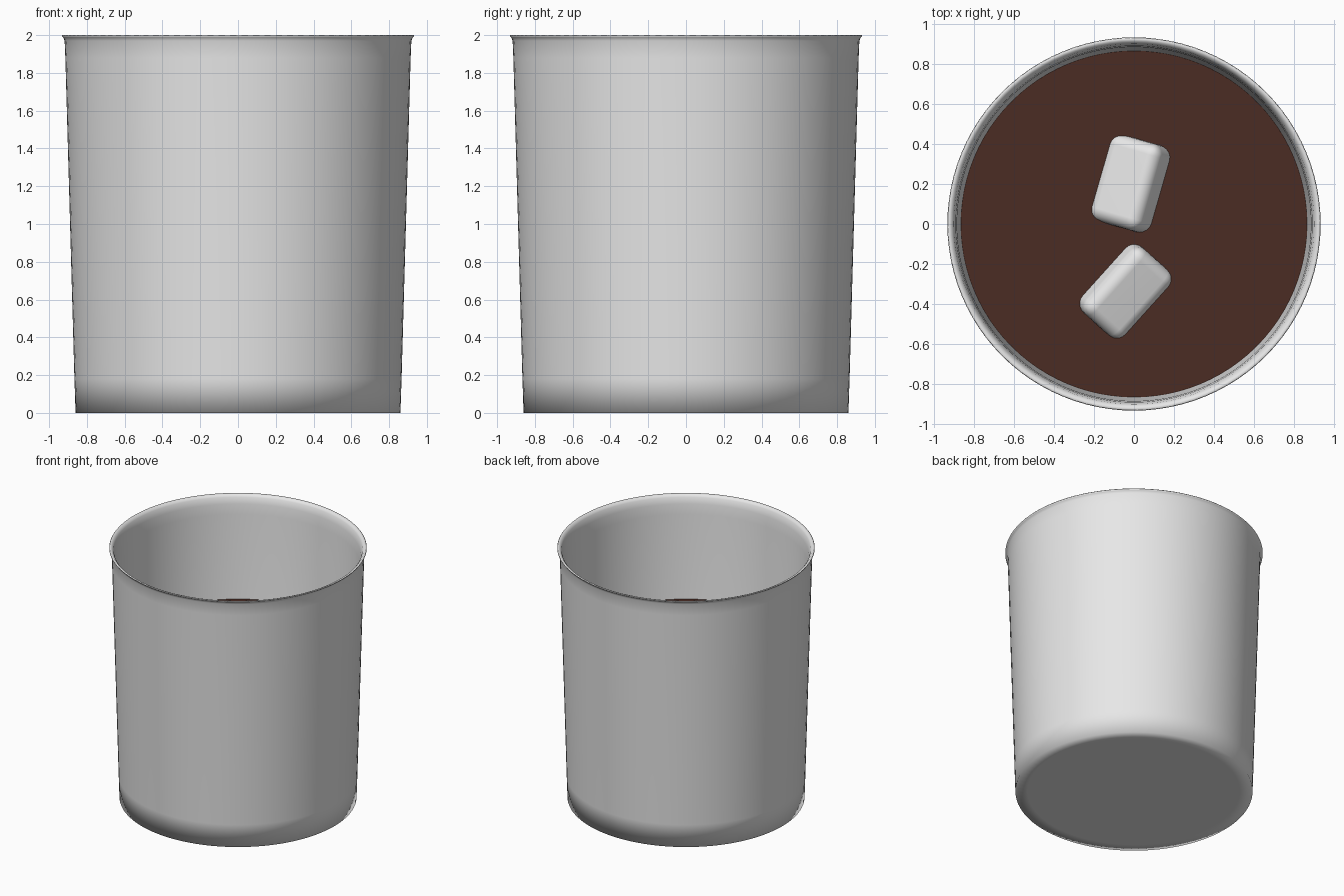
import bpy
import bmesh
import math
from mathutils import Matrix

default = bpy.data.objects.get("Cube")
if default:
    bpy.data.objects.remove(default, do_unlink=True)


def material(name, rgb):
    mat = bpy.data.materials.new(name)
    mat.use_nodes = True
    mat.diffuse_color = (*rgb, 1)
    mat.node_tree.nodes["Principled BSDF"].inputs["Base Color"].default_value = (*rgb, 1)
    return mat


def finish(bm, name, mat):
    bmesh.ops.recalc_face_normals(bm, faces=bm.faces)
    for face in bm.faces:
        face.smooth = True
    mesh = bpy.data.meshes.new(name)
    bm.to_mesh(mesh)
    bm.free()
    mesh.materials.append(mat)
    obj = bpy.data.objects.new(name, mesh)
    bpy.context.collection.objects.link(obj)
    return obj


def lathe(name, profile, mat, sides=96):
    """Spin (radius, height) points around z; the end points lie on the axis."""
    bm = bmesh.new()
    verts = [bm.verts.new((r, 0, z)) for r, z in profile]
    edges = [bm.edges.new(pair) for pair in zip(verts, verts[1:])]
    bmesh.ops.spin(bm, geom=verts + edges, cent=(0, 0, 0), axis=(0, 0, 1),
                   angle=math.tau, steps=sides)
    bmesh.ops.remove_doubles(bm, verts=bm.verts, dist=0.0005)
    return finish(bm, name, mat)


def rounded_block(name, size, location, heading, roll, mat):
    """Soft block lying along its heading and rolled about its long axis."""
    bm = bmesh.new()
    bmesh.ops.create_cube(bm, size=1, matrix=Matrix.Diagonal((*size, 1)))
    obj = finish(bm, name, mat)
    bevel = obj.modifiers.new("soft_edges", "BEVEL")
    bevel.width = 0.06
    bevel.segments = 5
    normals = obj.modifiers.new("flat_sides", "WEIGHTED_NORMAL")
    normals.keep_sharp = True
    obj.location = location
    obj.rotation_euler = (math.radians(roll), 0, math.radians(heading))
    return obj


ceramic = material("pale_ceramic", (0.80, 0.80, 0.80))
cocoa = material("dark_cocoa", (0.07, 0.025, 0.017))
white = material("soft_white", (0.80, 0.80, 0.80))

# Tapered cup: base, outer wall, flared lip, inner wall and floor
lathe("cup", [(0, 0), (0.77, 0), (0.86, 0), (0.866, 0.18), (0.914, 1.88),
              (0.918, 1.97), (0.925, 1.988), (0.934, 1.995), (0.93, 2.0),
              (0.915, 1.996), (0.902, 1.98), (0.892, 1.93), (0.886, 1.85),
              (0.84, 0.2), (0.82, 0.08), (0.74, 0.05), (0, 0.05)], ceramic)

# Drink surface
drink = bmesh.new()
bmesh.ops.create_circle(drink, cap_ends=True, segments=96, radius=0.867,
                        matrix=Matrix.Translation((0, 0, 1.18)))
finish(drink, "drink", cocoa)

# Two half-sunk floating blocks, rolled in opposite directions
rounded_block("back_block", (0.45, 0.30, 0.24), (-0.01, 0.20, 1.14), 74, -27, white)
rounded_block("front_block", (0.44, 0.28, 0.24), (-0.05, -0.33, 1.14), 48, 20, white)
